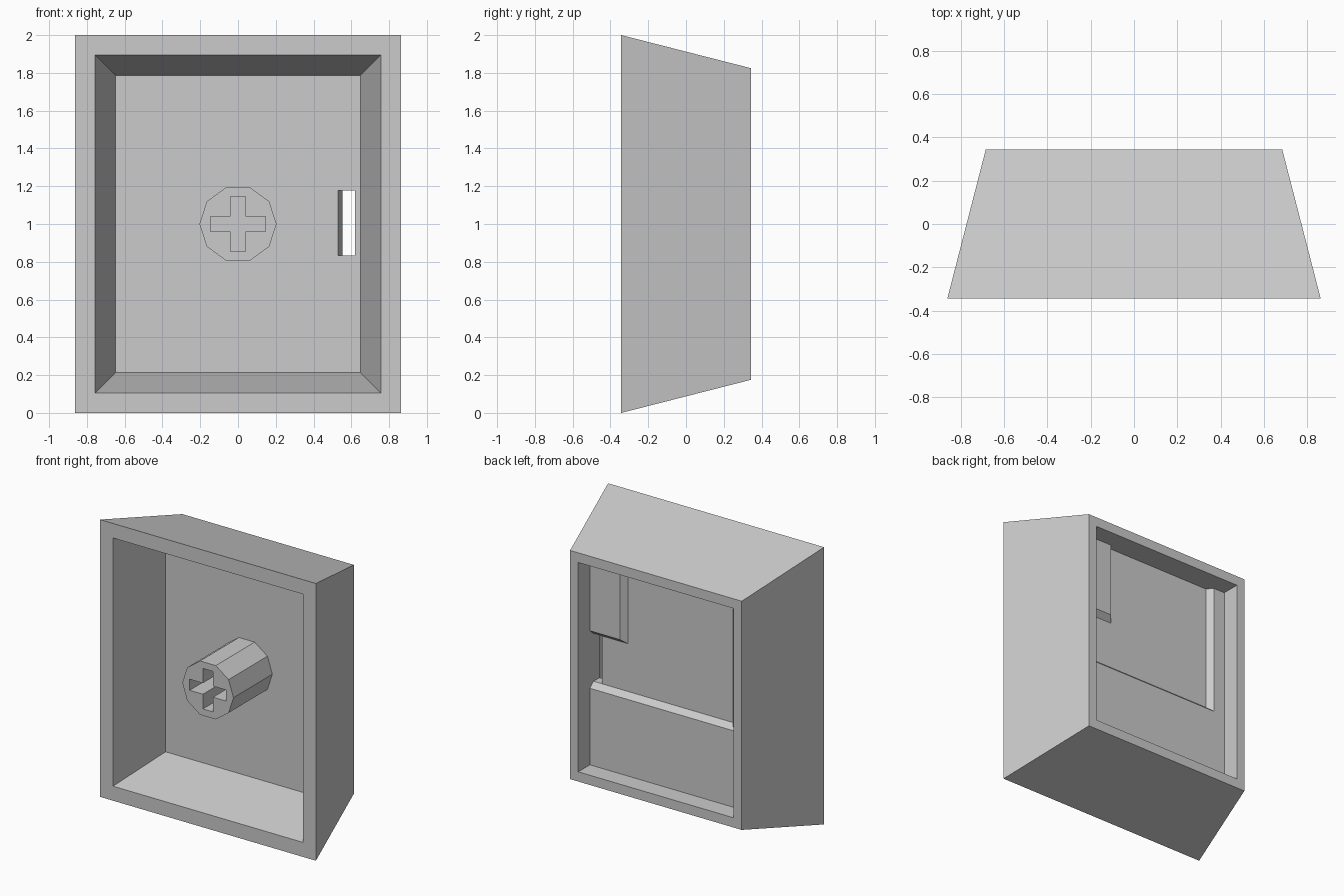
import bpy
import bmesh
from math import cos, sin, pi

old = bpy.data.objects.get("Cube")
if old:
    bpy.data.objects.remove(old, do_unlink=True)

GREY = (0.6, 0.6, 0.6, 1.0)
grey = bpy.data.materials.new("plain grey")
grey.use_nodes = True
grey.diffuse_color = GREY
grey.node_tree.nodes["Principled BSDF"].inputs["Base Color"].default_value = GREY


def loft(name, *rings):
    """Solid through (y, outline) rings, each outline a list of (x, z)."""
    bm = bmesh.new()
    loops = [[bm.verts.new((x, y, z)) for x, z in outline] for y, outline in rings]
    n = len(loops[0])
    for a, b in zip(loops, loops[1:]):
        for i in range(n):
            j = (i + 1) % n
            bm.faces.new((a[i], a[j], b[j], b[i]))
    bm.faces.new(loops[0])
    bm.faces.new(loops[-1])
    bmesh.ops.recalc_face_normals(bm, faces=bm.faces)
    mesh = bpy.data.meshes.new(name)
    bm.to_mesh(mesh)
    bm.free()
    mesh.materials.append(grey)
    ob = bpy.data.objects.new(name, mesh)
    bpy.context.collection.objects.link(ob)
    return ob


def rect(x0, x1, z0, z1):
    return [(x0, z0), (x1, z0), (x1, z1), (x0, z1)]


def centred(half_x, half_z):
    return rect(-half_x, half_x, 1 - half_z, 1 + half_z)


def cut(target, cutter):
    cutter.hide_render = True
    mod = target.modifiers.new("cut", "BOOLEAN")
    mod.operation = "DIFFERENCE"
    mod.solver = "EXACT"
    mod.object = cutter
    bpy.context.view_layer.objects.active = target
    bpy.ops.object.modifier_apply(modifier=mod.name)
    bpy.data.objects.remove(cutter, do_unlink=True)


FRONT, BACK = -0.343, 0.343
CAVITY_FLOOR, RECESS_FLOOR, POCKET_FLOOR = 0.10, 0.21, 0.169
SIDE, TOP = 0.62, 1.755

# Tapered shell
shell = loft("shell", (FRONT, centred(0.862, 1.0)), (BACK, centred(0.685, 0.825)))

# Open cavity at the front
cut(shell, loft("cavity_cutter",
                (FRONT - 0.04, centred(0.767, 0.905)),
                (CAVITY_FLOOR, centred(0.648, 0.787))))

# Shallow rectangular recess at the back
cut(shell, loft("recess_cutter",
                (RECESS_FLOOR, centred(SIDE, TOP - 1)),
                (BACK + 0.1, centred(SIDE, TOP - 1))))


# Bevelled pocket stepping around a raised corner block
def pocket(inset):
    left, bottom = -0.527 + inset, 0.797 + inset
    block_x, block_z = 0.38 - inset, 1.212 - inset
    return [(left, bottom), (SIDE, bottom), (SIDE, block_z),
            (block_x, block_z), (block_x, TOP), (left, TOP)]


cut(shell, loft("pocket_cutter", (POCKET_FLOOR, pocket(0.035)),
                (RECESS_FLOOR, pocket(0)), (0.3, pocket(0))))

# Slot through to the cavity
cut(shell, loft("slot_cutter", (0.07, rect(0.52, SIDE, 0.832, 1.177)),
                (0.18, rect(0.556, SIDE, 0.832, 1.177))))

# Ten-sided stem with a cross-shaped socket
decagon = [(0.204 * cos(i * pi / 5), 1 + 0.204 * sin(i * pi / 5)) for i in range(10)]
stem = loft("stem", (FRONT, decagon), (CAVITY_FLOOR + 0.02, decagon))
L, W = 0.146, 0.04
cross = [(L, -W), (L, W), (W, W), (W, L), (-W, L), (-W, W),
         (-L, W), (-L, -W), (-W, -W), (-W, -L), (W, -L), (W, -W)]
cross = [(x, z + 1) for x, z in cross]
cut(stem, loft("cross_cutter", (FRONT - 0.05, cross), (0.0, cross)))
